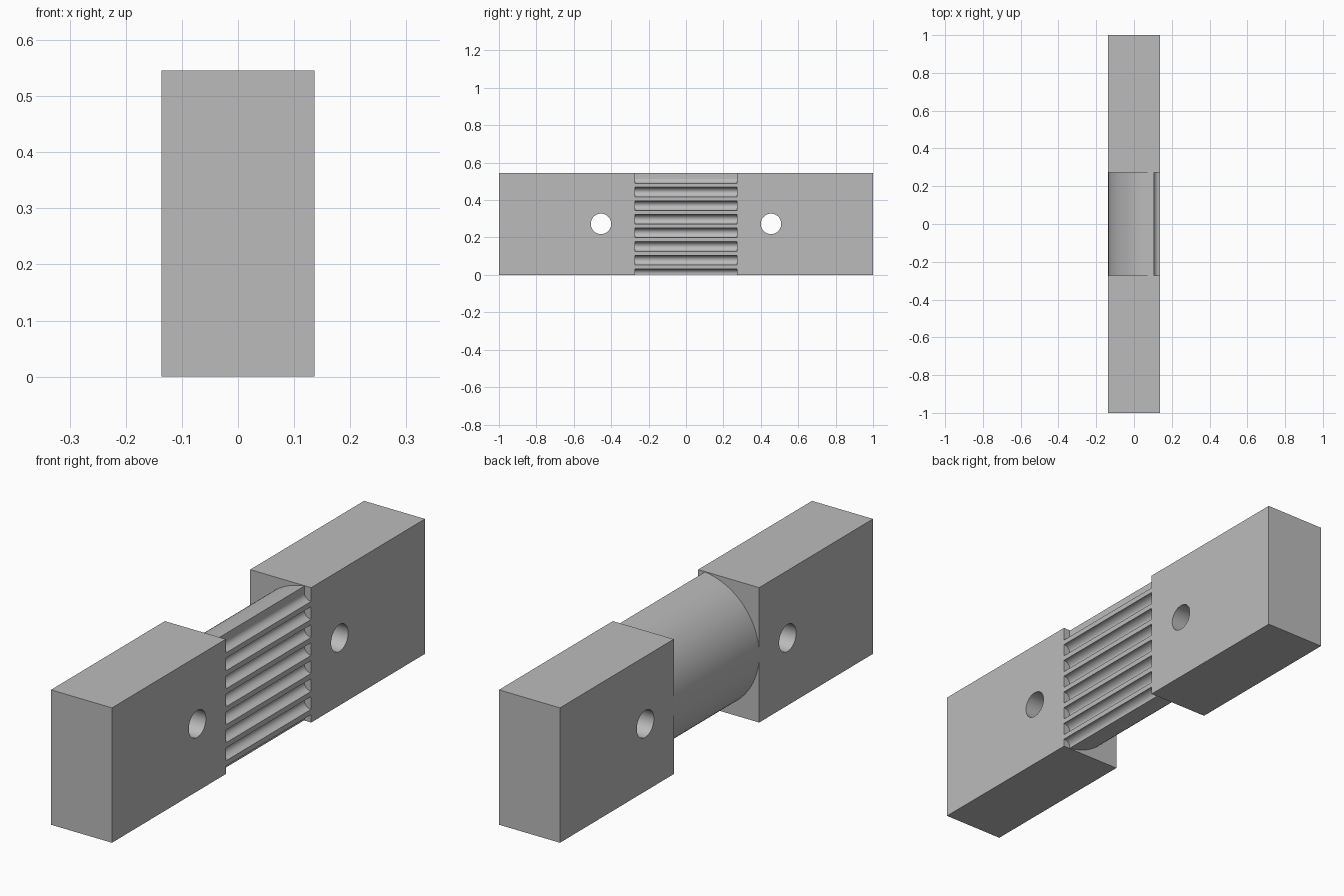
import bpy, bmesh
from math import sin, cos, pi, acos, radians

cube = bpy.data.objects.get("Cube")
if cube:
    bpy.data.objects.remove(cube, do_unlink=True)

U = 1 / 55            # one design unit
THICK, HEIGHT, LENGTH = 15 * U, 30 * U, 110 * U
FACE = THICK / 2      # grooved side
CORE = 15 * U         # half length of the middle section

grey = bpy.data.materials.new("plain_grey")
grey.use_nodes = True
grey.diffuse_color = (0.5, 0.5, 0.5, 1)
grey.node_tree.nodes["Principled BSDF"].inputs["Base Color"].default_value = (0.5, 0.5, 0.5, 1)


def prism(name, profile, y0, y1):
    """Extrude an (x, z) outline along y."""
    bm = bmesh.new()
    face = bm.faces.new([bm.verts.new((x, y0, z)) for x, z in profile])
    ext = bmesh.ops.extrude_face_region(bm, geom=[face])
    moved = [g for g in ext["geom"] if isinstance(g, bmesh.types.BMVert)]
    bmesh.ops.translate(bm, verts=moved, vec=(0, y1 - y0, 0))
    bmesh.ops.recalc_face_normals(bm, faces=bm.faces)
    mesh = bpy.data.meshes.new(name)
    bm.to_mesh(mesh)
    bm.free()
    ob = bpy.data.objects.new(name, mesh)
    bpy.context.collection.objects.link(ob)
    mesh.materials.append(grey)
    return ob


def finish(ob):
    bpy.ops.object.select_all(action="DESELECT")
    ob.select_set(True)
    bpy.context.view_layer.objects.active = ob
    for mod in list(ob.modifiers):
        bpy.ops.object.modifier_apply(modifier=mod.name)
    bpy.ops.object.shade_smooth_by_angle(angle=radians(30))


# End blocks, each with a through hole
rect = [(-FACE, 0), (FACE, 0), (FACE, HEIGHT), (-FACE, HEIGHT)]
for name, side in (("front_block", -1), ("back_block", 1)):
    block = prism(name, rect, *sorted((side * CORE, side * LENGTH / 2)))
    bpy.ops.mesh.primitive_cylinder_add(
        vertices=48, radius=3 * U, depth=THICK * 2,
        location=(0, side * 25 * U, HEIGHT / 2), rotation=(0, pi / 2, 0))
    cutter = bpy.context.object
    cutter.name = "hole_cutter"
    cutter.hide_render = True
    cutter.data.materials.append(grey)
    mod = block.modifiers.new("hole", "BOOLEAN")
    mod.operation = "DIFFERENCE"
    mod.solver = "EXACT"
    mod.object = cutter
    finish(block)
    bpy.data.objects.remove(cutter, do_unlink=True)

# Middle section: half-round back, row of rounded grooves on the flat side
PITCH, FIRST, HALF, DEPTH = 4 * U, 0.35 * U, 1.42 * U, 1.65 * U
GROOVES, STEPS = 8, 12
outline = []
for k in range(GROOVES):
    # the lowest and highest grooves run out through the edge
    lo = 0 if k == 0 else -pi / 2
    hi = 0 if k == GROOVES - 1 else pi / 2
    for i in range(STEPS + 1):
        t = lo + (hi - lo) * i / STEPS
        outline.append((FACE - DEPTH * cos(t), FIRST + k * PITCH + HALF * sin(t)))

R = HEIGHT / 2
start = acos(-DEPTH / R)
for i in range(65):
    a = start + (2 * pi - 2 * start) * i / 64
    outline.append((FACE + R * cos(a), R + R * sin(a)))
finish(prism("grooved_core", outline, -CORE, CORE))
